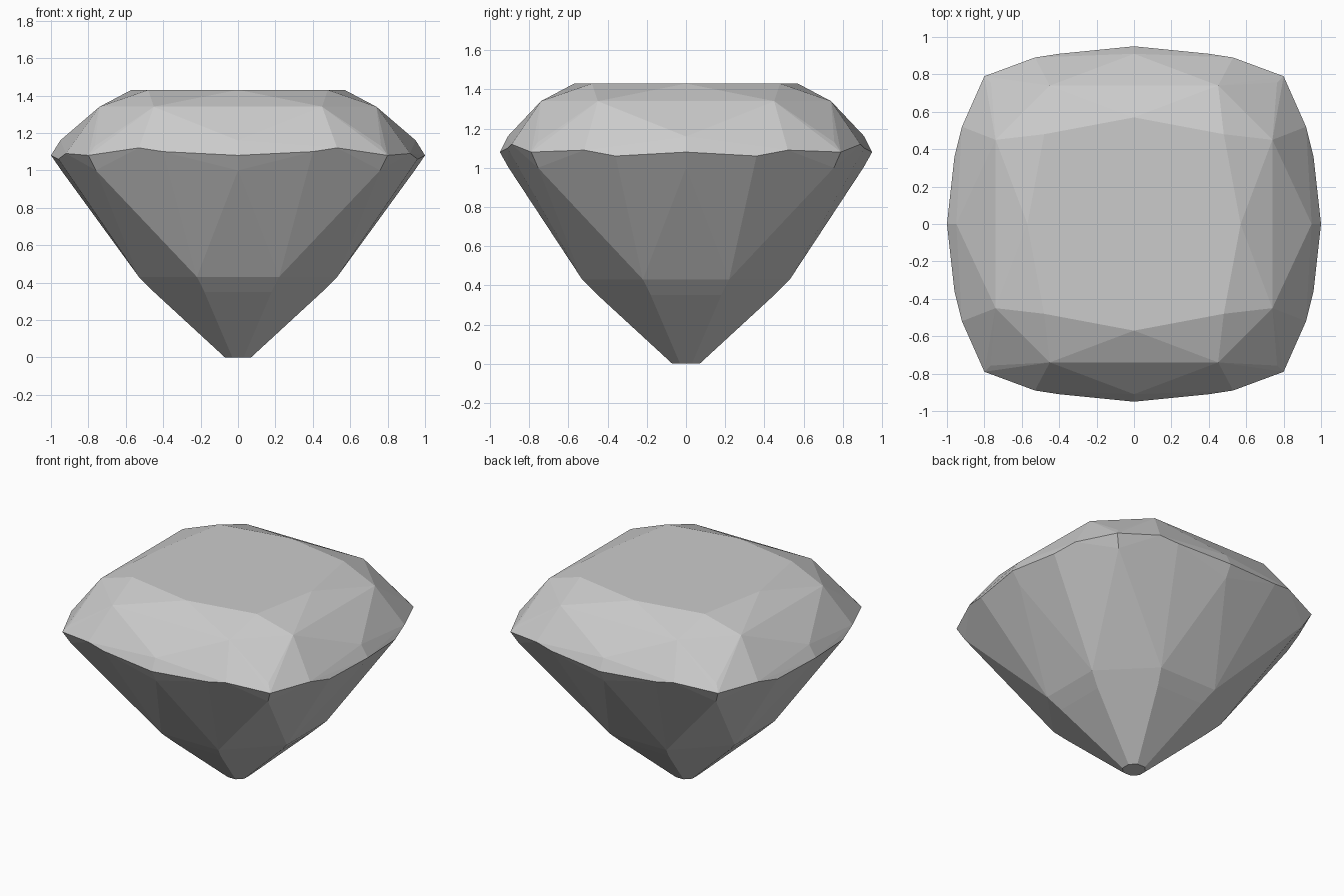
import bpy
import bmesh

cube = bpy.data.objects.get("Cube")
if cube:
    bpy.data.objects.remove(cube, do_unlink=True)

# One quadrant of facet corners; every ring is mirrored across x and y
TABLE = [(0.57, 0, 1.43), (0.48, 0.48, 1.43), (0, 0.57, 1.43)]
CROWN = [(0.74, 0.45, 1.34), (0.45, 0.74, 1.34), (0.765, 0.757, 1.13),
         (0.95, 0, 1.16), (0, 0.91, 1.16)]
GIRDLE = [(1, 0, 1.08), (0.96, 0.36, 1.06), (0.92, 0.52, 1.09), (0.8, 0.79, 1.08),
          (0.53, 0.89, 1.12), (0.4, 0.91, 1.10), (0, 0.95, 1.08)]
PAVILION = [(0.945, 0, 1.0), (0.76, 0.755, 1.0), (0, 0.905, 1.0),
            (0.53, 0.22, 0.43), (0.22, 0.53, 0.43),
            (0.45, 0.18, 0.35), (0.18, 0.45, 0.35)]
CULET = [(0.07, 0.03, 0), (0.03, 0.07, 0)]


def grey(name, value):
    mat = bpy.data.materials.new(name)
    mat.use_nodes = True
    colour = (value, value, value, 1)
    mat.diffuse_color = colour
    mat.node_tree.nodes["Principled BSDF"].inputs["Base Color"].default_value = colour
    return mat


# Cut stone: wrap flat facets around the mirrored corners
bm = bmesh.new()
corners = {(sx * x, sy * y, z)
           for x, y, z in TABLE + CROWN + GIRDLE + PAVILION + CULET
           for sx in (-1, 1) for sy in (-1, 1)}
for co in sorted(corners):
    bm.verts.new(co)
hull = bmesh.ops.convex_hull(bm, input=bm.verts)
loose = {g for g in hull["geom_interior"] + hull["geom_unused"]
         if isinstance(g, bmesh.types.BMVert)}
bmesh.ops.delete(bm, geom=list(loose), context='VERTS')

# Merge coplanar triangles into clean facets
bmesh.ops.dissolve_limit(bm, angle_limit=0.01, verts=bm.verts, edges=bm.edges)
bmesh.ops.recalc_face_normals(bm, faces=bm.faces)

mesh = bpy.data.meshes.new("gemstone")
bm.to_mesh(mesh)
bm.free()
gem = bpy.data.objects.new("gemstone", mesh)
bpy.context.collection.objects.link(gem)
mesh.materials.append(grey("pale grey stone", 0.6))
